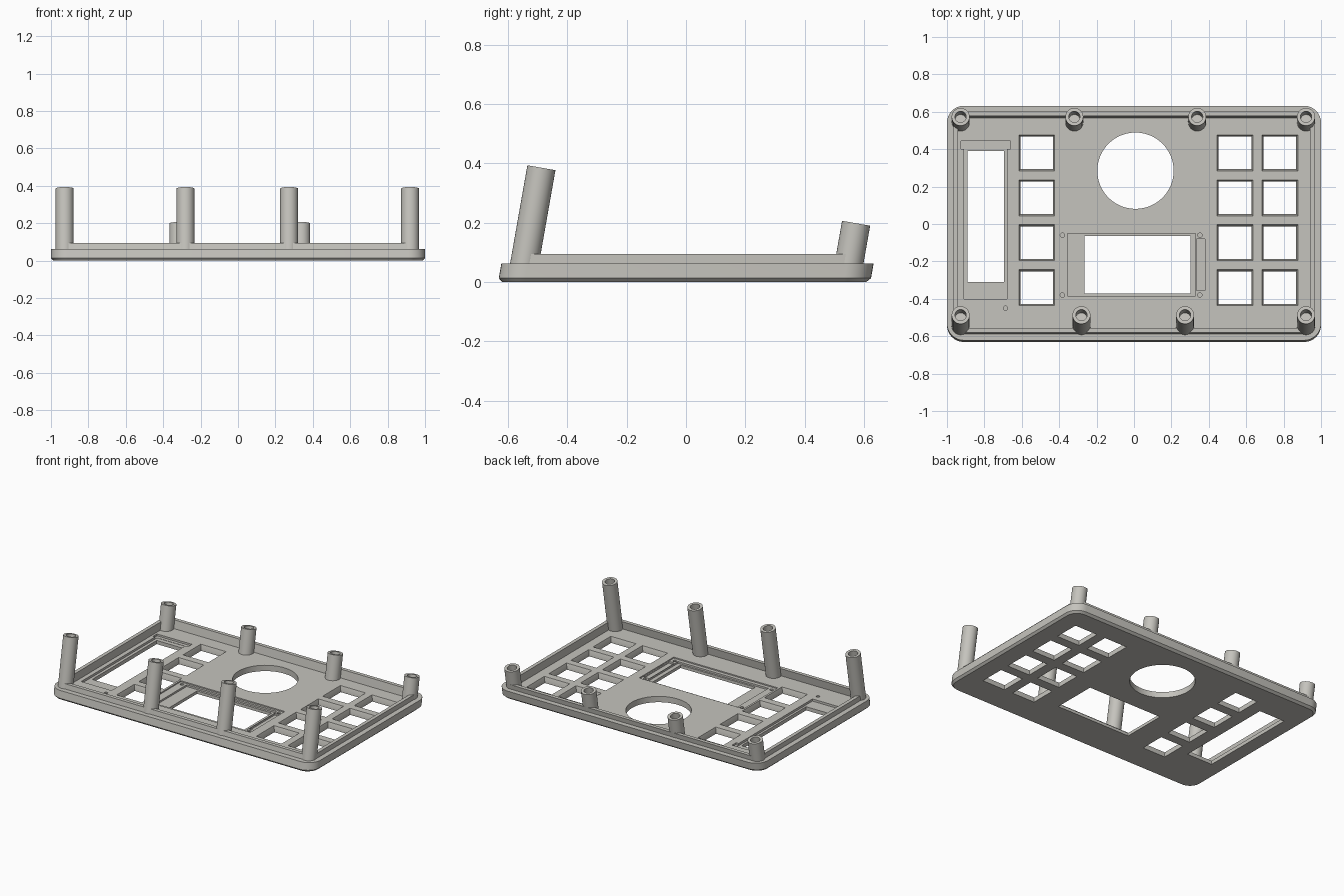
import bpy, bmesh, math
from mathutils import Matrix

if "Cube" in bpy.data.objects:
    bpy.data.objects.remove(bpy.data.objects["Cube"])

TILT = math.radians(10)
FLOOR = 0.04

grey = bpy.data.materials.new("warm grey")
grey.diffuse_color = (0.56, 0.55, 0.51, 1)
grey.use_nodes = True
grey.node_tree.nodes["Principled BSDF"].inputs["Base Color"].default_value = grey.diffuse_color


def ring(hx, hy, r, seg):
    """Outline of a rounded rectangle (a circle when hx = hy = r)."""
    pts = []
    for i, (sx, sy) in enumerate([(1, 1), (-1, 1), (-1, -1), (1, -1)]):
        for k in range(seg + 1):
            a = math.pi / 2 * (i + k / seg)
            pts.append((sx * (hx - r) + r * math.cos(a), sy * (hy - r) + r * math.sin(a)))
    return pts


def loft(name, rings, centre=(0, 0), seg=8):
    """Closed solid through rings given as (half x, half y, corner radius, z)."""
    bm = bmesh.new()
    loops = [[bm.verts.new((x + centre[0], y + centre[1], z)) for x, y in ring(hx, hy, r, seg)]
             for hx, hy, r, z in rings]
    n = len(loops[0])
    for a, b in zip(loops, loops[1:]):
        for i in range(n):
            j = (i + 1) % n
            bm.faces.new((a[i], a[j], b[j], b[i]))
    bm.faces.new(loops[0][::-1])
    bm.faces.new(loops[-1])
    bmesh.ops.remove_doubles(bm, verts=bm.verts, dist=1e-5)
    bmesh.ops.recalc_face_normals(bm, faces=bm.faces)
    mesh = bpy.data.meshes.new(name)
    bm.to_mesh(mesh)
    bm.free()
    mesh.materials.append(grey)
    ob = bpy.data.objects.new(name, mesh)
    bpy.context.collection.objects.link(ob)
    return ob


def activate(ob):
    bpy.ops.object.select_all(action='DESELECT')
    ob.select_set(True)
    bpy.context.view_layer.objects.active = ob


def cut(target, cutter):
    activate(target)
    mod = target.modifiers.new("cut", 'BOOLEAN')
    mod.operation = 'DIFFERENCE'
    mod.solver = 'EXACT'
    mod.object = cutter
    bpy.ops.object.modifier_apply(modifier=mod.name)
    bpy.data.objects.remove(cutter)


def cut_box(target, x0, x1, y0, y1, z0, z1=0.08):
    hx, hy = (x1 - x0) / 2, (y1 - y0) / 2
    cut(target, loft("cutter", [(hx, hy, 0, z0), (hx, hy, 0, z1)],
                     ((x0 + x1) / 2, (y0 + y1) / 2), 1))


def cut_round(target, x, y, r, z0, seg):
    cut(target, loft("cutter", [(r, r, r, z0), (r, r, r, 0.08)], (x, y), seg))


# Tray: chamfered plate, stepped ledge, raised lip and sunken floor
def inset(d, z):
    return (1 - d, 0.627 - d, 0.09 - d, z)


panel = loft("face_panel", [inset(0.014, 0), inset(0, 0.013), inset(0, 0.062), inset(0.035, 0.062),
                            inset(0.035, 0.095), inset(0.06, 0.095), inset(0.06, FLOOR)])
# Front and back edges lean with the posts
for v in panel.data.vertices:
    v.co.y += math.tan(TILT) * v.co.z - 0.006

# Key openings, slightly tapered
for x in (-0.52, 0.54, 0.78):
    for y in (0.38, 0.14, -0.10, -0.34):
        cut(panel, loft("cutter", [(0.087, 0.087, 0, -0.01), (0.087, 0.087, 0, 0.012),
                                   (0.096, 0.096, 0, FLOOR), (0.096, 0.096, 0, 0.08)], (x, y), 1))

# Large round opening
cut_round(panel, 0.008, 0.285, 0.204, -0.02, 20)

# Tall slot on the left: recess, top tab and window
cut_box(panel, -0.91, -0.68, -0.40, 0.42, 0.025)
cut_box(panel, -0.925, -0.66, 0.40, 0.443, 0.027)
cut_box(panel, -0.89, -0.695, -0.31, 0.39, -0.02)

# Display: board recess, glass recess, side tab and window
cut_box(panel, -0.41, 0.38, -0.41, -0.035, 0.032)
cut_box(panel, -0.355, 0.33, -0.385, -0.05, 0.02)
cut_box(panel, 0.335, 0.379, -0.355, -0.08, 0.02)
cut_box(panel, -0.265, 0.302, -0.372, -0.065, -0.02)

# Small screw holes
for x, y in [(-0.383, -0.06), (0.352, -0.06), (-0.383, -0.38), (0.352, -0.38), (-0.687, -0.45)]:
    cut_round(panel, x, y, 0.012, 0.015, 3)

activate(panel)
bpy.ops.object.shade_smooth_by_angle(angle=math.radians(30))


# Leaning screw posts with blind holes
def post(name, x, top_y, top_z):
    length = (top_z - 0.03) / math.cos(TILT)
    ob = loft(name, [(0.048, 0.048, 0.048, 0), (0.048, 0.048, 0.048, length),
                     (0.03, 0.03, 0.03, length), (0.03, 0.03, 0.03, length - 0.1)])
    ob.matrix_world = (Matrix.Translation((x, top_y - math.tan(TILT) * (top_z - 0.03), 0.03))
                       @ Matrix.Rotation(-TILT, 4, 'X'))
    activate(ob)
    bpy.ops.object.shade_smooth_by_angle(angle=math.radians(30))


for i, x in enumerate((-0.927, -0.281, 0.273, 0.92)):
    post(f"front_post_{i + 1}", x, -0.487, 0.385)
for i, x in enumerate((-0.927, -0.319, 0.338, 0.92)):
    post(f"back_post_{i + 1}", x, 0.573, 0.198)
